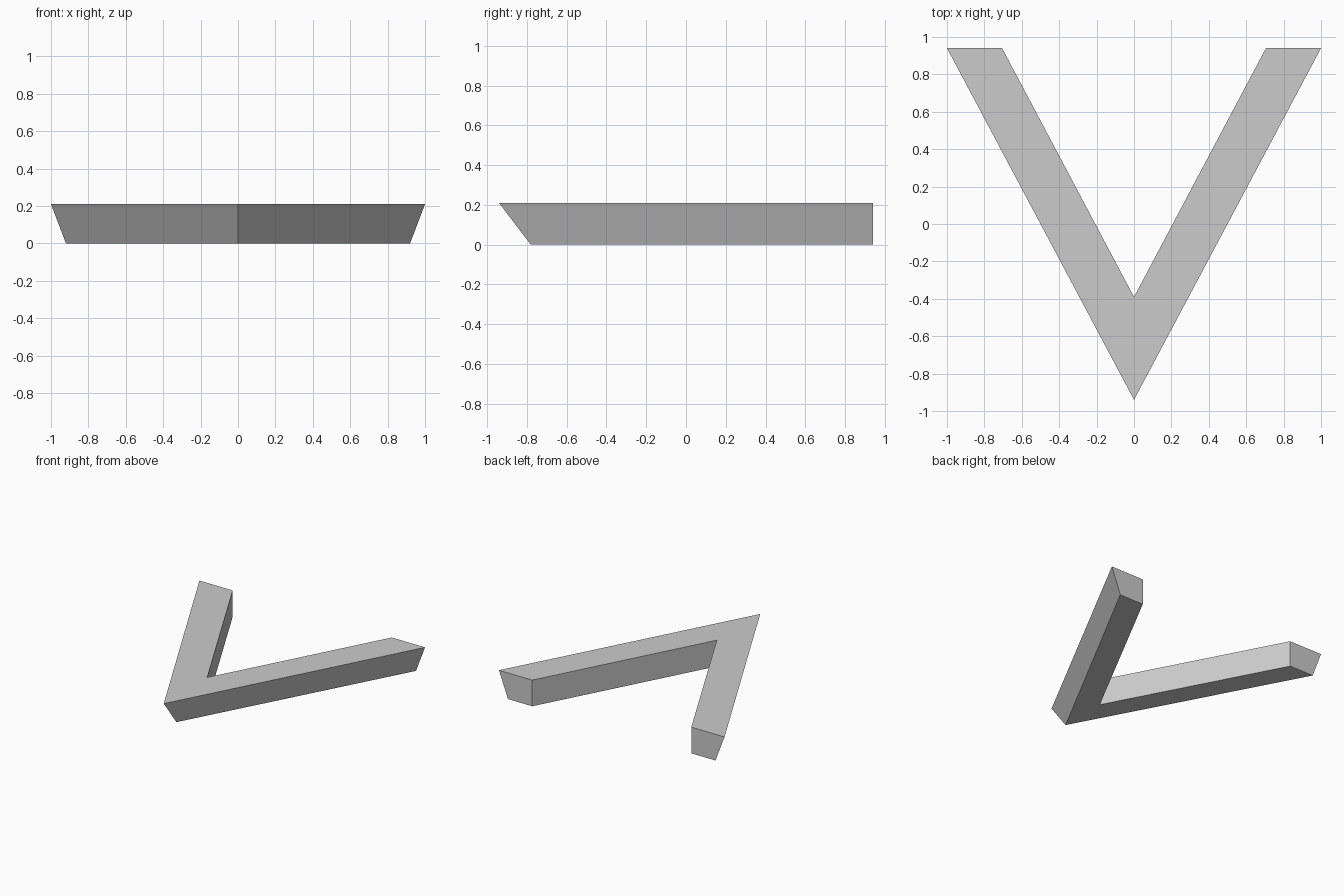
import bpy
import bmesh

cube = bpy.data.objects.get("Cube")
if cube:
    bpy.data.objects.remove(cube, do_unlink=True)

HEIGHT = 0.21
BACK = 0.94

# Plain grey material
grey = bpy.data.materials.new("light_grey")
grey.use_nodes = True
colour = (0.6, 0.6, 0.6, 1)
grey.diffuse_color = colour
grey.node_tree.nodes["Principled BSDF"].inputs["Base Color"].default_value = colour

# Cross-sections of one arm: outer bottom, inner bottom, inner top, outer top
tip_section = [(0, -0.78, 0), (0, -0.39, 0), (0, -0.39, HEIGHT), (0, -0.94, HEIGHT)]
end_section = [(0.92, BACK, 0), (0.705, BACK, 0), (0.705, BACK, HEIGHT), (1, BACK, HEIGHT)]

# Loft the arm from the pointed tip to its capped back end
bm = bmesh.new()
tip = [bm.verts.new(p) for p in tip_section]
end = [bm.verts.new(p) for p in end_section]
for i in range(4):
    j = (i + 1) % 4
    bm.faces.new((tip[i], tip[j], end[j], end[i]))
bm.faces.new(end)
bmesh.ops.recalc_face_normals(bm, faces=bm.faces)

# The open tip lies on the mirror plane, so make sure the top faces up
top = max(bm.faces, key=lambda f: f.calc_center_median().z)
bm.normal_update()
if top.normal.z < 0:
    bmesh.ops.reverse_faces(bm, faces=bm.faces)

mesh = bpy.data.meshes.new("chevron")
bm.to_mesh(mesh)
bm.free()
mesh.materials.append(grey)
chevron = bpy.data.objects.new("chevron", mesh)
bpy.context.collection.objects.link(chevron)

# Mirror the arm into a full V
mirror = chevron.modifiers.new("mirror", "MIRROR")
mirror.use_axis[0] = True
mirror.use_clip = True
mirror.merge_threshold = 0.001
